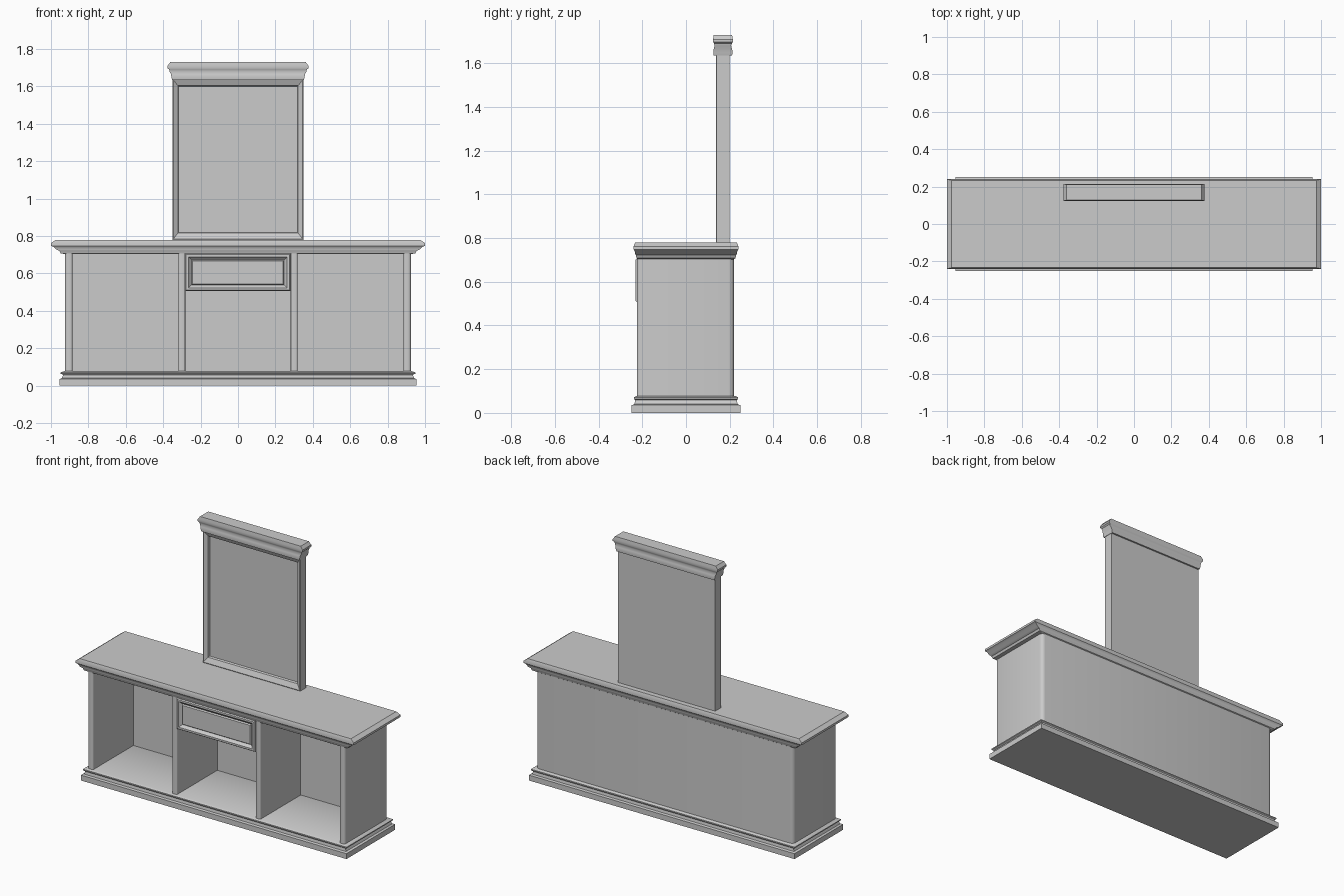
import bpy, bmesh, math

if "Cube" in bpy.data.objects:
    bpy.data.objects.remove(bpy.data.objects["Cube"])


def finish(name, bm, loc=(0, 0, 0), rot_x=0.0):
    bmesh.ops.recalc_face_normals(bm, faces=bm.faces)
    me = bpy.data.meshes.new(name)
    bm.to_mesh(me)
    bm.free()
    ob = bpy.data.objects.new(name, me)
    ob.location = loc
    ob.rotation_euler.x = rot_x
    bpy.context.collection.objects.link(ob)
    return ob


def skin(bm, loops):
    """Join matching loops of verts and cap both ends."""
    n = len(loops[0])
    for a, b in zip(loops, loops[1:]):
        for i in range(n):
            j = (i + 1) % n
            bm.faces.new((a[i], a[j], b[j], b[i]))
    bm.faces.new(loops[0])
    bm.faces.new(loops[-1])


def rect_loft(name, rings, loc=(0, 0, 0), rot_x=0.0):
    """Stack of rectangles (half x, half y, z), mitred at the corners."""
    bm = bmesh.new()
    loops = [[bm.verts.new((sx * hx, sy * hy, z))
              for sx, sy in ((-1, -1), (1, -1), (1, 1), (-1, 1))]
             for hx, hy, z in rings]
    skin(bm, loops)
    return finish(name, bm, loc, rot_x)


def prism(name, pts, z0, z1):
    bm = bmesh.new()
    skin(bm, [[bm.verts.new((x, y, z)) for x, y in pts] for z in (z0, z1)])
    return finish(name, bm)


def arc(cx, cy, r, a0, a1, n=4):
    return [(cx + r * math.cos(math.radians(a0 + (a1 - a0) * i / n)),
             cy + r * math.sin(math.radians(a0 + (a1 - a0) * i / n)))
            for i in range(n + 1)]


FRONT = math.pi / 2   # turns a loft so it rises toward the front

# Plinth with stepped moulding
rect_loft("plinth", [(.955, .25, 0), (.955, .25, .035), (.942, .236, .04),
                     (.935, .233, .058), (.948, .238, .064),
                     (.948, .238, .071), (.928, .226, .078)])

# Carcass: U-shaped outline with rounded corners, open at the front
half = ([(.885, .19), (.885, -.215)] + arc(.895, -.215, .010, 180, 270, 3)[1:]
        + arc(.91, -.21, .015, 270, 360, 3) + arc(.90, .195, .025, 0, 90, 4))
prism("carcass", half + [(-x, y) for x, y in reversed(half)], .07, .715)

# Dividers with rounded front edges
for side, name in ((-1, "left_divider"), (1, "right_divider")):
    c = side * .30
    edge = (arc(c - .01, -.217, .008, 180, 270, 3)
            + arc(c + .01, -.217, .008, 270, 360, 3))
    prism(name, edge + [(c + .018, .195), (c - .018, .195)], .07, .715)

# Drawer with raised frame and panel
rect_loft("drawer", [(.282, .101, -.195), (.282, .101, .222),
                     (.276, .095, .23), (.264, .083, .23),
                     (.258, .077, .222), (.248, .067, .214),
                     (.242, .061, .222)], (-.001, 0, .606), FRONT)

# Countertop with cornice
rect_loft("countertop", [(.922, .218, .703), (.948, .226, .708),
                         (.955, .230, .722), (.972, .233, .728),
                         (.985, .235, .742), (1.0, .24, .748),
                         (1.0, .24, .762), (.975, .233, .78)])

# Mirror board with sloped frame and recessed glass
rect_loft("mirror", [(.35, .43, -.20), (.35, .43, -.14), (.346, .426, -.138),
                     (.322, .394, -.152), (.318, .39, -.165)],
          (0, 0, 1.21), FRONT)

# Mirror crown moulding
rect_loft("mirror_crown", [(.352, .042, 1.635), (.356, .044, 1.65),
                           (.358, .042, 1.665), (.366, .038, 1.68),
                           (.368, .041, 1.69), (.377, .045, 1.698),
                           (.377, .045, 1.71), (.362, .042, 1.73)],
          (0, .169, 0))

# Smooth shading that keeps the crisp edges
bpy.ops.object.select_all(action='DESELECT')
for ob in bpy.context.collection.objects:
    ob.select_set(True)
    bpy.context.view_layer.objects.active = ob
bpy.ops.object.shade_smooth_by_angle(angle=math.radians(32))
